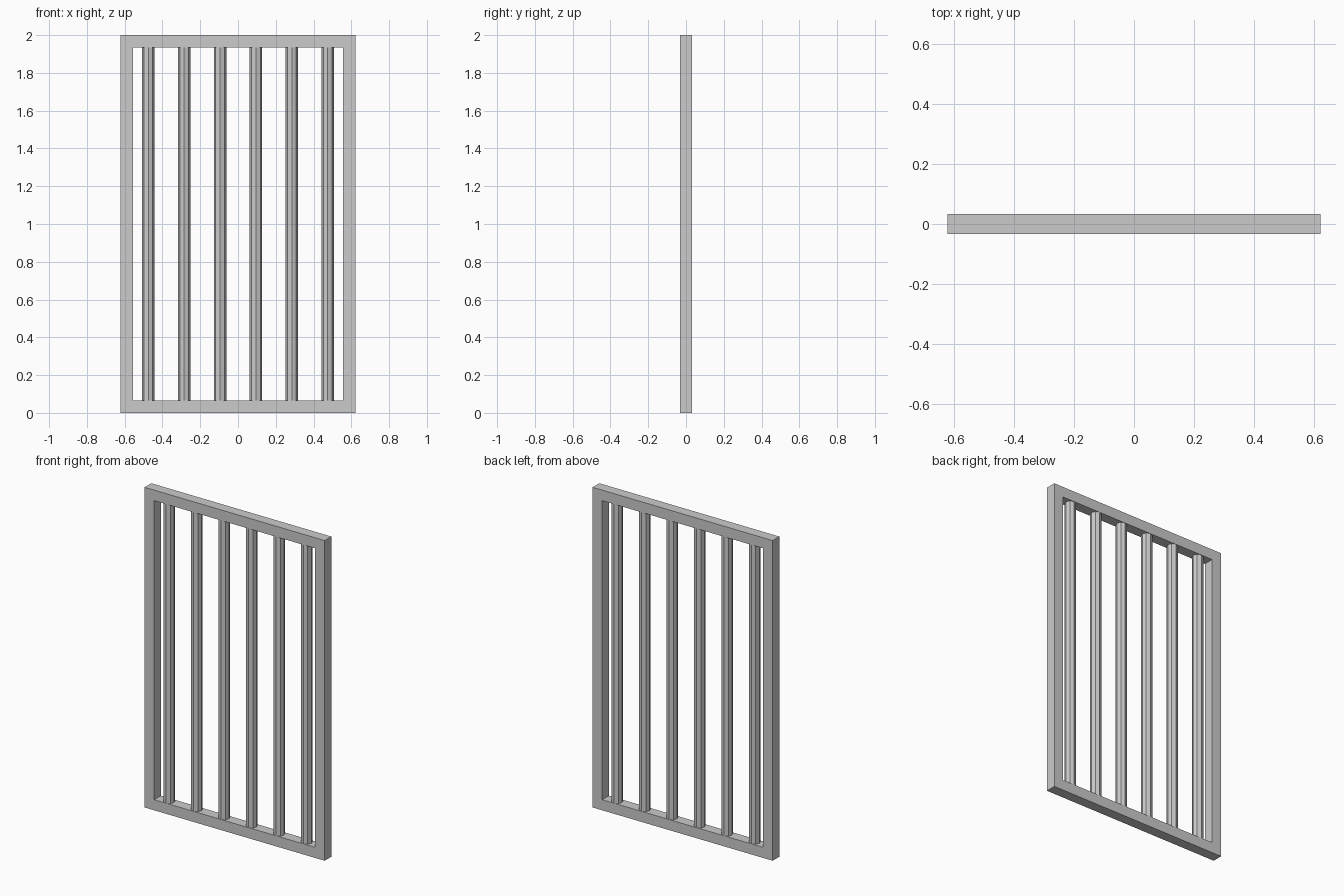
import bpy, bmesh
from math import pi

if "Cube" in bpy.data.objects:
    bpy.data.objects.remove(bpy.data.objects["Cube"])

W, H, T = 1.244, 2.0, 0.066   # overall width, height, tube thickness


def box(name, size, centre):
    bpy.ops.mesh.primitive_cube_add(size=1, location=centre)
    ob = bpy.context.object
    ob.name = name
    ob.scale = size
    bpy.ops.object.transform_apply(location=False, rotation=False, scale=True)
    return ob


# Rectangular frame: outer box outline with the opening pushed out of it
bm = bmesh.new()
rings = []
for y in (-T / 2, T / 2):
    for inset in (0, T):
        x, lo, hi = W / 2 - inset, inset, H - inset
        rings.append([bm.verts.new(p) for p in
                      ((-x, y, lo), (x, y, lo), (x, y, hi), (-x, y, hi))])
front_out, front_in, back_out, back_in = rings
for a, b in ((front_out, front_in), (front_in, back_in),
             (back_in, back_out), (back_out, front_out)):
    for i in range(4):
        j = (i + 1) % 4
        bm.faces.new((a[i], a[j], b[j], b[i]))
bmesh.ops.recalc_face_normals(bm, faces=bm.faces)
mesh = bpy.data.meshes.new("frame")
bm.to_mesh(mesh)
bm.free()
bpy.context.collection.objects.link(bpy.data.objects.new("frame", mesh))

# Six upright eight-sided bars, evenly spaced
for i in range(6):
    bpy.ops.mesh.primitive_cylinder_add(
        vertices=8, radius=T / 2, depth=H - 2 * T,
        location=((i - 2.5) * 0.19, 0, H / 2))
    bpy.context.object.name = f"bar_{i + 1}"
